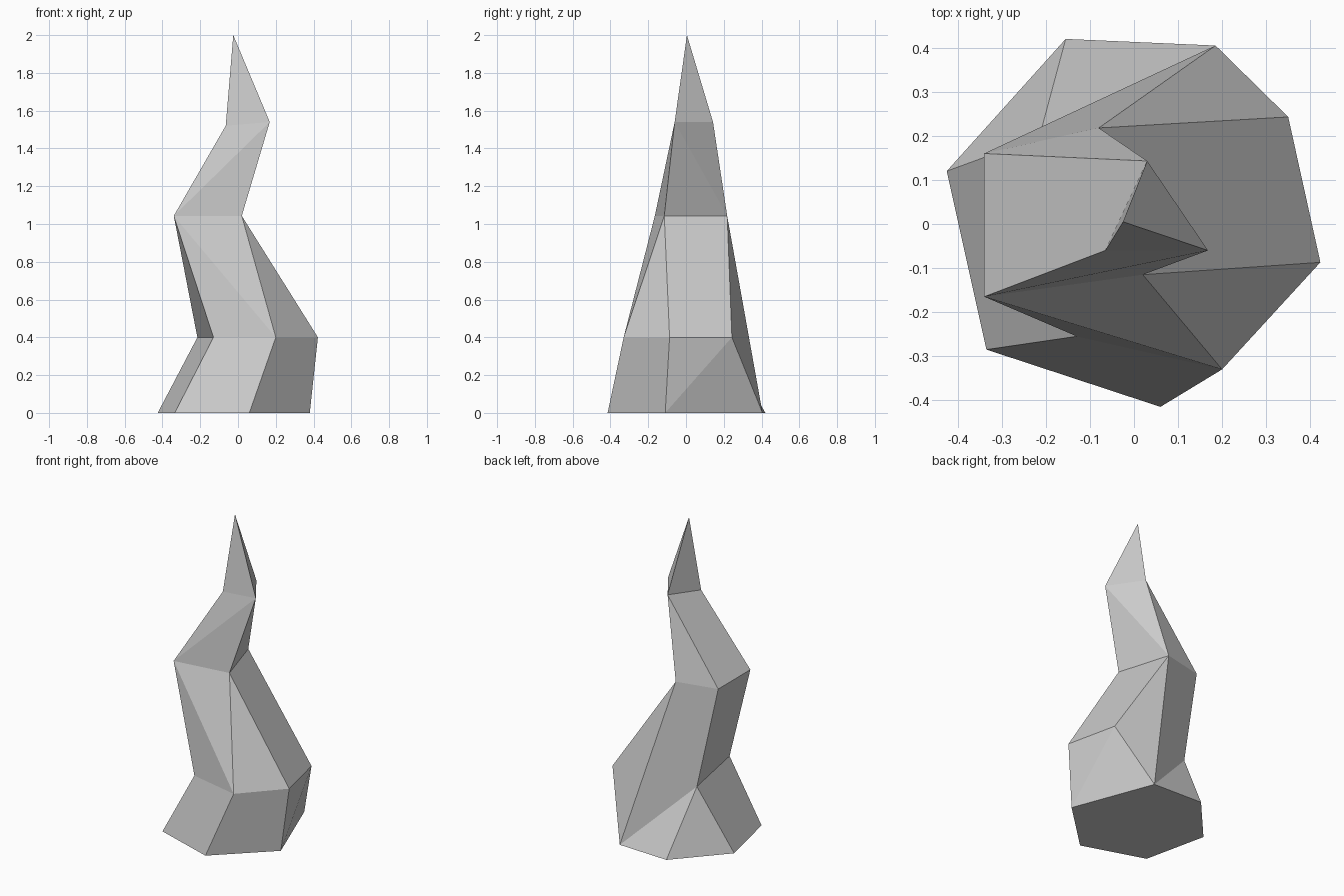
import bpy, bmesh

if "Cube" in bpy.data.objects:
    bpy.data.objects.remove(bpy.data.objects["Cube"])

bm = bmesh.new()


def ring(z, points):
    return [bm.verts.new((x, y, z)) for x, y in points]


def stitch(low, up, moves):
    """Join two rings: q = quad, l / u = triangle along lower / upper, s = skip upper."""
    i = j = 0
    for m in moves:
        a, a2 = low[i % len(low)], low[(i + 1) % len(low)]
        b, b2 = up[j % len(up)], up[(j + 1) % len(up)]
        if m == "q":
            bm.faces.new((a, a2, b2, b))
        elif m == "l":
            bm.faces.new((a, a2, b))
        elif m == "u":
            bm.faces.new((a, b2, b))
        i += m in "ql"
        j += m in "qus"


# Cross-sections, losing one corner at each level up to the tip
base = ring(0, [(-.425, .12), (-.335, -.285), (.06, -.415),
                (.38, -.11), (.185, .405), (-.155, .42)])
lower = ring(.4, [(-.215, .197), (-.13, -.255), (.2, -.33),
                  (.423, -.087), (.35, .243)])
middle = ring(1.043, [(-.34, .16), (-.34, -.165), (.02, -.115), (-.08, .218)])
upper = ring(1.54, [(.03, .143), (-.065, -.06), (.168, -.06)])
upper[1].co.z = 1.52
tip = ring(2, [(-.025, .005)])

# Twisted faceted skin
bm.faces.new(base[::-1])
stitch(base, lower, "qqqulsll")
stitch(lower + [base[4]], middle, "qlulqlq")
stitch(middle, upper, "qullul")
stitch(upper, tip, "lll")
bmesh.ops.recalc_face_normals(bm, faces=bm.faces[:])

mesh = bpy.data.meshes.new("twisted_spike")
bm.to_mesh(mesh)
bm.free()
bpy.context.collection.objects.link(bpy.data.objects.new("twisted_spike", mesh))
